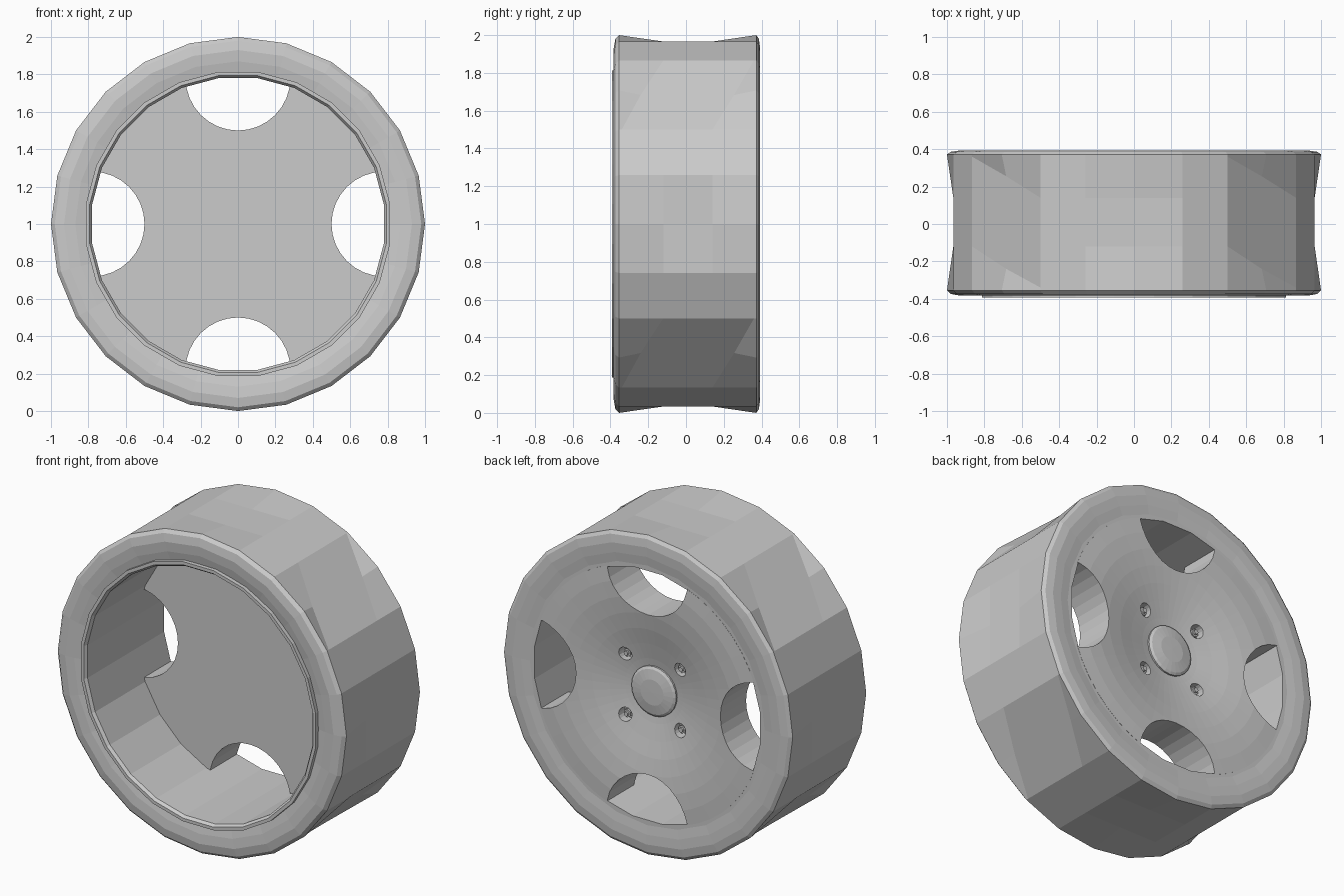
import bpy, bmesh
from math import sin, cos, pi
from mathutils import Matrix

cube = bpy.data.objects.get("Cube")
if cube:
    bpy.data.objects.remove(cube)

grey = bpy.data.materials.new("plain grey")
grey.use_nodes = True
grey.diffuse_color = (0.6, 0.6, 0.6, 1)
grey.node_tree.nodes["Principled BSDF"].inputs["Base Color"].default_value = (0.6, 0.6, 0.6, 1)

HUB_Z = 1.0


def finish(name, bm):
    bmesh.ops.recalc_face_normals(bm, faces=bm.faces)
    mesh = bpy.data.meshes.new(name)
    bm.to_mesh(mesh)
    bm.free()
    mesh.materials.append(grey)
    ob = bpy.data.objects.new(name, mesh)
    bpy.context.collection.objects.link(ob)
    return ob


def lathe(name, rows, sides, turn=0.0, closed=False):
    """Spin rows of (radius, y) about the axle; a row may be a function of the step."""
    bm = bmesh.new()
    rings = []
    for row in rows:
        ring = []
        for i in range(sides):
            r, y = row(i) if callable(row) else row
            if r == 0 and ring:
                ring.append(ring[0])
                continue
            a = 2 * pi * (i + turn) / sides
            ring.append(bm.verts.new((r * cos(a), y, HUB_Z + r * sin(a))))
        rings.append(ring)
    pairs = list(zip(rings, rings[1:]))
    if closed:
        pairs.append((rings[-1], rings[0]))
    for lo, hi in pairs:
        for i in range(sides):
            j = (i + 1) % sides
            corners = list(dict.fromkeys((lo[i], lo[j], hi[j], hi[i])))
            bm.faces.new(corners)
    return finish(name, bm)


# Tyre: tread with flat patches, one slanted patch and one straight patch per quarter
FLAT = cos(pi / 12)


def tread_front(i):
    k = i % 6
    y = {2: -0.34, 3: -0.24}.get(k, -0.12)
    return (FLAT if k in (0, 3) else 1.0), y


def tread_back(i):
    k = i % 6
    y = {3: 0.255, 4: 0.36}.get(k, 0.14)
    return (FLAT if k in (0, 3) else 1.0), y


lathe("tyre", [
    (0.805, -0.30), (0.805, -0.365), (0.87, -0.378), (0.93, -0.383),
    (0.98, -0.374), (1.0, -0.355),
    tread_front, tread_back,
    (1.0, 0.372), (0.98, 0.386), (0.93, 0.393), (0.87, 0.39),
    (0.805, 0.382), (0.805, 0.30)], 24, closed=True)

# Rim barrel with its raised front flange
lathe("rim_barrel", [
    (0.82, -0.30), (0.82, -0.393), (0.80, -0.393), (0.787, -0.375),
    (0.787, 0.383), (0.82, 0.383)], 24, turn=0.5, closed=True)

# Wheel disc: flat at the front, dished at the back
disc = lathe("wheel_disc", [
    (0, 0.12), (0.79, 0.12), (0.79, 0.384), (0.70, 0.388), (0.60, 0.385),
    (0.50, 0.374), (0.40, 0.357), (0.30, 0.335), (0.20, 0.315),
    (0.14, 0.305), (0, 0.305)], 48, turn=0.5)


def cylinder(bm, x, z, radius, y0, y1, sides):
    place = Matrix.Translation((x, (y0 + y1) / 2, HUB_Z + z)) @ Matrix.Rotation(pi / 2, 4, "X")
    bmesh.ops.create_cone(bm, cap_ends=True, segments=sides, radius1=radius,
                          radius2=radius, depth=y1 - y0, matrix=place)


# Cut the four windows and the bolt wells
BOLTS = [(sx * 0.19, sz * 0.19) for sx in (-1, 1) for sz in (-1, 1)]
bm = bmesh.new()
for k in range(4):
    a = k * pi / 2
    cylinder(bm, 0.78 * cos(a), 0.78 * sin(a), 0.28, 0, 0.6, 32)
for x, z in BOLTS:
    cylinder(bm, x, z, 0.042, 0.275, 0.6, 16)
cutter = finish("window_cutter", bm)
cutter.hide_render = True
cut = disc.modifiers.new("windows", "BOOLEAN")
cut.operation = "DIFFERENCE"
cut.solver = "EXACT"
cut.object = cutter
bpy.context.view_layer.objects.active = disc
bpy.ops.object.modifier_apply(modifier=cut.name)
bpy.data.objects.remove(cutter)

# Domed centre cap
lathe("centre_cap", [
    (0, 0.29), (0.155, 0.29), (0.155, 0.318), (0.14, 0.327),
    (0.08, 0.337), (0, 0.338)], 24)

# Hexagonal wheel bolts
bm = bmesh.new()
for x, z in BOLTS:
    cylinder(bm, x, z, 0.026, 0.26, 0.312, 6)
    cylinder(bm, x, z, 0.014, 0.26, 0.325, 12)
finish("wheel_bolts", bm)
